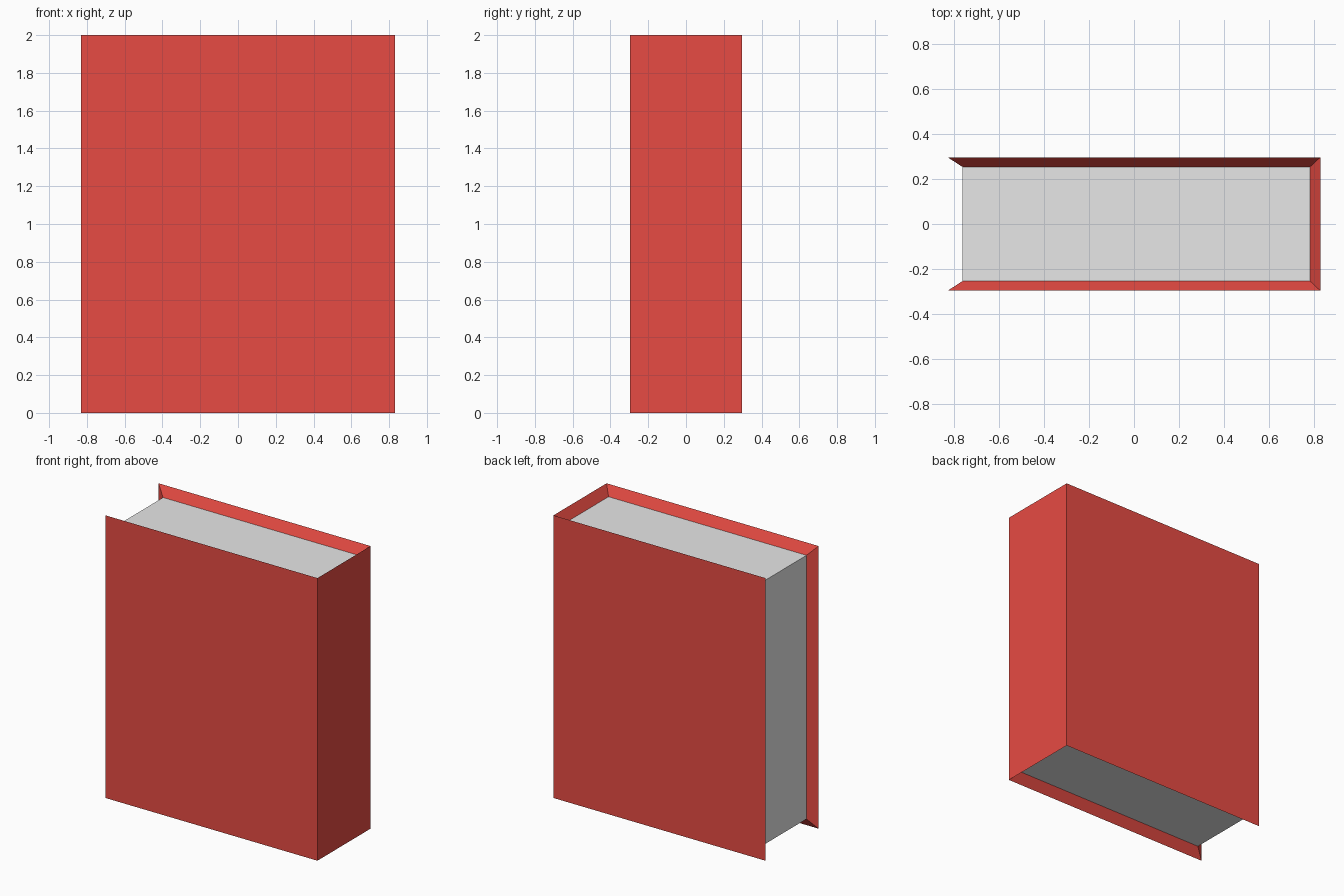
import bpy

if "Cube" in bpy.data.objects:
    bpy.data.objects.remove(bpy.data.objects["Cube"])


def material(name, rgb):
    m = bpy.data.materials.new(name)
    m.diffuse_color = (*rgb, 1.0)
    m.use_nodes = True
    m.node_tree.nodes["Principled BSDF"].inputs["Base Color"].default_value = m.diffuse_color
    return m


red = material("cover red", (0.80, 0.07, 0.056))
paper = material("paper grey", (0.80, 0.80, 0.80))

# Outer size of the cover and extents of the page block
OX, OY, Z0, Z1 = 0.83, 0.297, 0.0, 2.0
PX0, PX1, PY, PZ0, PZ1 = -0.765, 0.785, 0.255, 0.067, 1.933


def corners(x0, x1, y, z0, z1):
    return [(x, s * y, z) for x in (x0, x1) for s in (-1, 1) for z in (z0, z1)]


def add_mesh(name, verts, faces, mat):
    me = bpy.data.meshes.new(name)
    me.from_pydata(verts, [], faces)
    me.materials.append(mat)
    ob = bpy.data.objects.new(name, me)
    bpy.context.collection.objects.link(ob)
    return ob


# Corner index = 4 * (right) + 2 * (back) + (top)
outer = corners(-OX, OX, OY, Z0, Z1)
inner = corners(PX0, PX1, PY, PZ0, PZ1)

# Cover: two boards and a spine, with rims sloping in to the pages
front, back, spine = (0, 4, 5, 1), (6, 2, 3, 7), (4, 6, 7, 5)
rim_edges = [
    (1, 5), (5, 7), (7, 3),      # top rims
    (4, 0), (6, 4), (2, 6),      # bottom rims
    (0, 1), (3, 2),              # fore edge rims
]
rims = [(a, b, b + 8, a + 8) for a, b in rim_edges]
add_mesh("cover", outer + inner, [front, back, spine] + rims, red)

# Pages: the exposed top, bottom and fore edge
add_mesh("pages", inner, [(1, 5, 7, 3), (0, 2, 6, 4), (0, 1, 3, 2)], paper)
